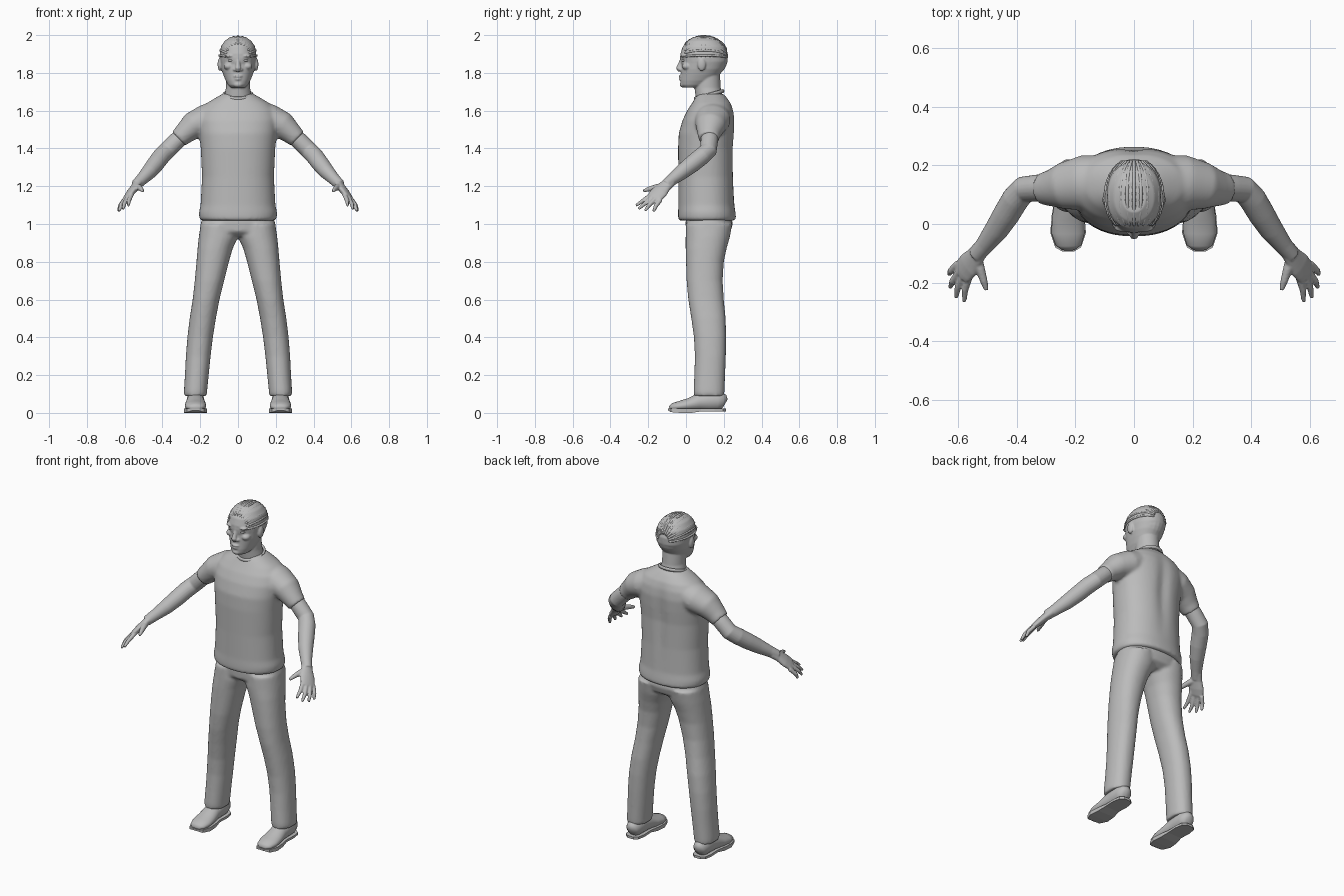
import bpy, bmesh, math
from mathutils import Vector, Matrix

grey = bpy.data.materials.new("plain_grey")
grey.diffuse_color = (0.5, 0.5, 0.5, 1)


def skin_rings(bm, rings):
    """Bridge rings of points into a closed body with capped ends."""
    vs = [[bm.verts.new(p) for p in r] for r in rings]
    n = len(vs[0])
    for a, b in zip(vs, vs[1:]):
        for i in range(n):
            j = (i + 1) % n
            bm.faces.new((a[i], a[j], b[j], b[i]))
    bm.faces.new(vs[0][::-1])
    bm.faces.new(vs[-1])


def stack(bm, sections, n=48, power=2.0):
    """Horizontal sections given as (z, x0, x1, y0, y1)."""
    rings = []
    for z, x0, x1, y0, y1 in sections:
        ring = []
        for i in range(n):
            t = 2 * math.pi * i / n
            c, s = math.cos(t), math.sin(t)
            c = math.copysign(abs(c) ** (2 / power), c)
            s = math.copysign(abs(s) ** (2 / power), s)
            ring.append(((x0 + x1) / 2 + c * (x1 - x0) / 2,
                         (y0 + y1) / 2 + s * (y1 - y0) / 2, z))
        rings.append(ring)
    skin_rings(bm, rings)


def limb(bm, pts, wide=(0, 1, 0), n=20, side=1):
    """Tube through (x, y, z, half width, half thickness)."""
    ps = [Vector((p[0] * side, p[1], p[2])) for p in pts]
    w = Vector((wide[0] * side, wide[1], wide[2]))
    rings = []
    for k, p in enumerate(ps):
        t = (ps[min(k + 1, len(ps) - 1)] - ps[max(k - 1, 0)]).normalized()
        u = (w - t * w.dot(t)).normalized()
        v = t.cross(u)
        a, b = pts[k][3], pts[k][-1]
        rings.append([p + u * a * math.cos(q) + v * b * math.sin(q)
                      for q in (2 * math.pi * i / n for i in range(n))])
    skin_rings(bm, rings)


def ball(bm, loc, size):
    bmesh.ops.create_uvsphere(bm, u_segments=24, v_segments=16, radius=1,
                              matrix=Matrix.Translation(loc) @ Matrix.Diagonal((*size, 1)))


def finish(name, bm, voxel=None, smooth=3):
    bmesh.ops.recalc_face_normals(bm, faces=bm.faces)
    for f in bm.faces:
        f.smooth = True
    me = bpy.data.meshes.new(name)
    bm.to_mesh(me)
    bm.free()
    me.materials.append(grey)
    ob = bpy.data.objects.new(name, me)
    bpy.context.collection.objects.link(ob)
    if voxel:
        r = ob.modifiers.new("fuse", 'REMESH')
        r.mode, r.voxel_size, r.use_smooth_shade = 'VOXEL', voxel, True
        s = ob.modifiers.new("soften", 'SMOOTH')
        s.factor, s.iterations = 0.5, smooth
    return ob


SIDES = (-1, 1)

# Shirt: torso with a spine groove, plus short sleeves
bm = bmesh.new()
torso = [(1.018, .195, -.036, .258), (1.03, .205, -.042, .265), (1.06, .207, -.042, .262),
         (1.1, .198, -.04, .256), (1.25, .19, -.04, .252), (1.4, .197, -.042, .252),
         (1.48, .205, -.038, .258), (1.55, .212, -.018, .26), (1.6, .2, .006, .253),
         (1.64, .165, .032, .238), (1.67, .115, .05, .215), (1.69, .08, .065, .197)]
stack(bm, [(z, -r, r, a, b) for z, r, a, b in torso], 72, 2.25)
for v in bm.verts:
    if v.co.y > .15:
        v.co.y -= .014 * math.exp(-(v.co.x / .035) ** 2) * max(0, 1 - ((v.co.z - 1.42) / .24) ** 2)
for s in SIDES:
    limb(bm, [(.10, .145, 1.575, .09, .08), (.17, .14, 1.55, .095, .083), (.24, .13, 1.52, .08, .072),
              (.285, .122, 1.478, .062, .057), (.315, .12, 1.45, .054, .05)], side=s, n=32)
finish("shirt", bm, .009, 5)

# Collar band
bm = bmesh.new()
loop = []
for i in range(49):
    t = 2 * math.pi * i / 48
    loop.append(Vector((.076 * math.cos(t), .122 + .074 * math.sin(t), 1.684 + .02 * math.sin(t))))
rings = []
for i, p in enumerate(loop):
    t = 2 * math.pi * i / 48
    out = Vector((math.cos(t), math.sin(t), 0))
    rings.append([p + out * .007 * math.cos(q) + Vector((0, 0, .010 * math.sin(q)))
                  for q in (2 * math.pi * k / 8 for k in range(8))])
skin_rings(bm, rings)
finish("collar", bm)

# Trousers: hips and two legs
bm = bmesh.new()
stack(bm, [(1.06, -.18, .18, .0, .235), (1.0, -.198, .198, -.002, .248),
           (.96, -.2, .2, 0, .236), (.935, -.17, .17, .03, .2)], 48, 2.3)
leg = [(1.0, .0, .198, .0, .245), (.93, .0, .208, -.002, .232), (.87, .028, .214, -.002, .215),
       (.8, .048, .22, .0, .2), (.7, .073, .229, .003, .194), (.6, .098, .24, .012, .2),
       (.5, .117, .256, .028, .21), (.4, .133, .268, .042, .213), (.3, .145, .276, .047, .211),
       (.2, .155, .281, .044, .207), (.12, .163, .286, .04, .204), (.09, .165, .286, .042, .202)]
for s in SIDES:
    stack(bm, [(z, s * a, s * b, c, d) for z, a, b, c, d in leg], 32, 2.2)
finish("trousers", bm, .009, 4)

# Shoes with soles
for s, side in ((-1, "left"), (1, "right")):
    bm = bmesh.new()
    limb(bm, [(.224, -.088, .026, .022, .010), (.224, -.072, .03, .044, .021), (.225, -.03, .036, .057, .028),
              (.225, .02, .044, .055, .035), (.225, .07, .058, .048, .047), (.225, .12, .064, .046, .053),
              (.225, .17, .064, .047, .052), (.225, .198, .056, .036, .042), (.225, .208, .05, .02, .025)],
         wide=(1, 0, 0), side=s, n=28)
    finish("shoe_" + side, bm)
    bm = bmesh.new()
    outline = [(-.094, .02), (-.08, .044), (-.03, .061), (.03, .056), (.08, .047), (.15, .05), (.195, .042), (.212, .02)]
    rings = []
    for y, w in outline:
        z0 = .0 if y < .05 else .008
        z0 += .012 if y < -.085 else .004 if y < -.05 else 0
        rings.append([(s * .225 - w, y, z0), (s * .225 + w, y, z0),
                      (s * .225 + w, y, .022), (s * .225 - w, y, .022)])
    skin_rings(bm, rings)
    ob = finish("sole_" + side, bm)
    for p in ob.data.polygons:
        p.use_smooth = False

# Arms, palms and fingers
fingers = [[(.558, -.165, 1.168), (.577, -.225, 1.125), (.58, -.265, 1.098)],
           [(.578, -.165, 1.153), (.602, -.218, 1.108), (.608, -.252, 1.08)],
           [(.593, -.155, 1.14), (.62, -.195, 1.1), (.628, -.217, 1.07)],
           [(.602, -.135, 1.128), (.626, -.16, 1.095), (.632, -.172, 1.066)]]
across = (.04, .045, -.035)
for s, side in ((-1, "left"), (1, "right")):
    bm = bmesh.new()
    limb(bm, [(.25, .13, 1.51, .045), (.33, .123, 1.435, .046), (.375, .118, 1.39, .046),
              (.405, .085, 1.36, .047), (.435, .035, 1.32, .046), (.47, -.02, 1.277, .041),
              (.51, -.072, 1.236, .032), (.54, -.108, 1.207, .028)], side=s)
    limb(bm, [(.52, -.08, 1.225, .03, .025), (.542, -.112, 1.2, .036, .021), (.565, -.14, 1.17, .046, .02),
              (.583, -.162, 1.147, .045, .016), (.592, -.175, 1.137, .036, .011)], across, side=s)
    for f in fingers:
        limb(bm, [(*f[0], .0125), (*f[1], .0115), (*f[2], .0075)], across, n=12, side=s)
    limb(bm, [(.54, -.11, 1.2, .02), (.525, -.155, 1.195, .0165), (.513, -.195, 1.185, .013),
              (.504, -.226, 1.175, .008)], across, n=12, side=s)
    finish("arm_" + side, bm, .0045, 3)

# Head, face and neck
bm = bmesh.new()
stack(bm, [(1.62, -.085, .085, .06, .20), (1.68, -.072, .072, .05, .193), (1.72, -.064, .064, .045, .184),
           (1.79, -.064, .064, .05, .18)])
head = [(1.722, .038, -.012, .07), (1.735, .052, -.028, .11), (1.76, .066, -.03, .15),
        (1.79, .078, -.028, .178), (1.82, .088, -.027, .2), (1.86, .095, -.024, .22),
        (1.90, .097, -.03, .222), (1.94, .09, -.017, .208), (1.97, .07, .008, .18), (1.99, .04, .04, .145)]
stack(bm, [(z, -r, r, a, b) for z, r, a, b in head], 48, 2.15)
ball(bm, (0, .095, 1.88), (.098, .127, .115))
limb(bm, [(0, -.018, 1.885, .009), (0, -.03, 1.85, .011), (0, -.038, 1.825, .016),
          (0, -.03, 1.81, .012)], wide=(1, 0, 0), n=12)
ball(bm, (0, -.022, 1.782), (.025, .018, .007))
ball(bm, (0, -.02, 1.767), (.022, .018, .008))
ball(bm, (0, -.014, 1.738), (.026, .02, .016))
for s in SIDES:
    ball(bm, (s * .016, -.025, 1.817), (.011, .013, .009))
    ball(bm, (s * .038, -.012, 1.89), (.03, .016, .009))
    ball(bm, (s * .05, .006, 1.835), (.026, .028, .02))
    ball(bm, (s * .096, .083, 1.845), (.012, .022, .035))
finish("head", bm, .0045, 3)

# Eyes
bm = bmesh.new()
for s in SIDES:
    ball(bm, (s * .037, -.009, 1.866), (.016, .014, .008))
finish("eyes", bm)

# Braided hair rows running from the hairline to the nape
bm = bmesh.new()
for i in range(13):
    a = math.radians(-84 + 14 * i)
    pts = []
    for k in range(25):
        t = math.radians(38 + 122 * k / 24)
        bead = .0055 + .0012 * (k % 2)
        bead *= .5 if k in (0, 24) else 1
        pts.append((.098 * math.sin(t) * math.sin(a), .095 - .128 * math.cos(t),
                    1.88 + .114 * math.sin(t) * math.cos(a), bead))
    limb(bm, pts, wide=(1, 0, .01) if abs(a) < .8 else (0, 0, 1), n=8)
finish("braids", bm)
